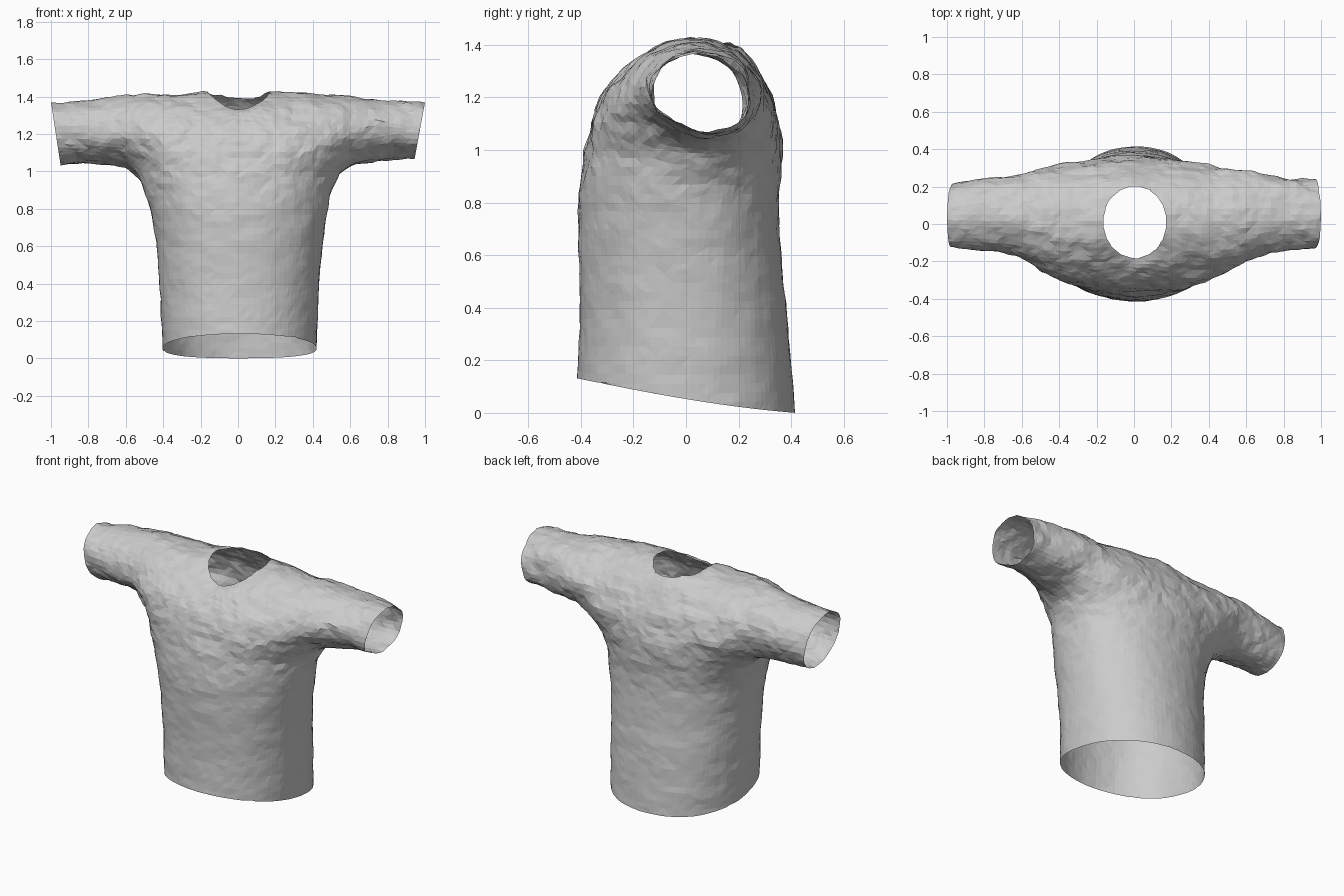
import bpy, bmesh, math
from mathutils import Vector, noise

if "Cube" in bpy.data.objects:
    bpy.data.objects.remove(bpy.data.objects["Cube"])

SIDES = 48

# trunk rings: z, left x, right x, front y, back y
TRUNK = [(-.10, -.395, .41, -.42, .418), (.10, -.402, .42, -.412, .405),
         (.40, -.417, .432, -.40, .378), (.60, -.43, .447, -.407, .358),
         (.80, -.467, .477, -.407, .348), (.92, -.508, .505, -.395, .36),
         (1.0, -.545, .535, -.38, .367), (1.1, -.50, .50, -.345, .35),
         (1.2, -.35, .35, -.27, .28), (1.3, -.2, .2, -.15, .2)]
# shoulder and sleeve rings: x, front y, back y, bottom z, top z
YOKE = [(0, -.365, .355, .70, 1.425), (.25, -.35, .342, .72, 1.42),
        (.4, -.305, .315, .83, 1.412), (.5, -.25, .292, .95, 1.407)]
RIGHT = [(.6, -.195, .28, 1.03, 1.395), (.8, -.14, .252, 1.065, 1.38),
         (1.1, -.13, .23, 1.075, 1.353)]
LEFT = [(.6, -.18, .268, 1.03, 1.402), (.8, -.138, .24, 1.045, 1.378),
        (1.1, -.127, .197, 1.03, 1.355)]


def loft(bm, rings):
    """Closed tube through lists of points."""
    loops = [[bm.verts.new(p) for p in ring] for ring in rings]
    for a, b in zip(loops, loops[1:]):
        for i in range(SIDES):
            j = (i + 1) % SIDES
            bm.faces.new((a[i], a[j], b[j], b[i]))
    bm.faces.new(loops[0])
    bm.faces.new(loops[-1])


def oval(a0, a1, b0, b1, power):
    """Superellipse; power 2 is a plain ellipse."""
    for i in range(SIDES):
        t = math.tau * i / SIDES
        c, s = math.cos(t), math.sin(t)
        yield ((a0 + a1) / 2 + (a1 - a0) / 2 * math.copysign(abs(c) ** (2 / power), c),
               (b0 + b1) / 2 + (b1 - b0) / 2 * math.copysign(abs(s) ** (2 / power), s))


def yoke_ring(x, y0, y1, z0, z1):
    """Crest leans to the back near the neck, sleeve underside leans to the back."""
    crest = .045 * max(0, 1 - abs(x) / .6)
    under = .04 if abs(x) > .45 else 0
    mid, half = (z0 + z1) / 2, (z1 - z0) / 2
    ring = []
    for y, z in oval(y0, y1, z0, z1, 1.8 if abs(x) < .45 else 1.9):
        t = (z - mid) / half
        ring.append((x, y + (crest if t > 0 else under) * t * t, z))
    return ring


# solid trunk and one tube running sleeve to sleeve
bm = bmesh.new()
loft(bm, [[(x, y, z) for x, y in oval(x0, x1, y0, y1, 2.15)]
          for z, x0, x1, y0, y1 in TRUNK])
across = [(-r[0],) + r[1:] for r in (YOKE + LEFT)[:0:-1]] + YOKE + RIGHT
loft(bm, [yoke_ring(*r) for r in across])
bmesh.ops.recalc_face_normals(bm, faces=bm.faces)
mesh = bpy.data.meshes.new("shirt")
bm.to_mesh(mesh)
bm.free()
shirt = bpy.data.objects.new("shirt", mesh)
bpy.context.collection.objects.link(shirt)

# fuse into one skin
mod = shirt.modifiers.new("fuse", 'REMESH')
mod.mode = 'VOXEL'
mod.voxel_size = .034
bm = bmesh.new()
bm.from_object(shirt, bpy.context.evaluated_depsgraph_get())
shirt.modifiers.clear()
for _ in range(3):
    bmesh.ops.smooth_vert(bm, verts=bm.verts, factor=.5,
                          use_axis_x=True, use_axis_y=True, use_axis_z=True)
bm.normal_update()

# cloth wrinkles: stronger on the shoulders and sleeves
moves = []
for v in bm.verts:
    c = v.co
    rough = .004 + .009 * min(1, max(0, (c.z - .7) / .4))
    n = noise.noise(Vector((c.x * 6, c.y * 6, c.z * 11)))
    n += .7 * noise.noise(Vector((c.x * 19, c.y * 19, c.z * 23 + 7)))
    moves.append(v.normal * (n * rough + .004))
for v, m in zip(bm.verts, moves):
    v.co += m


def cut(faces, point, normal, clear):
    geom = {g for f in faces for g in (f, *f.edges, *f.verts)}
    bmesh.ops.bisect_plane(bm, geom=list(geom), dist=.0005, plane_co=point,
                           plane_no=normal, clear_outer=clear)


# open hem and slanted cuffs
cut(bm.faces, (0, -.41, .13), (0, -.1585, -1), True)
cut(bm.faces, (1, 0, 1.37), (.98, 0, -.18), True)
cut(bm.faces, (-1, 0, 1.37), (-.985, 0, -.15), True)
for v in bm.verts:
    fade = max(0, 1 - v.co.z / .35)
    v.co.z -= .016 * fade * max(0, 1 - (v.co.y / .41) ** 2)

# open neck: cut a many-sided oval, one edge at a time
NECK = Vector((.005, .01))
STEPS = 20


def neck_polar(f):
    c = f.calc_center_median()
    x, y = (c.x - NECK.x) / .167, (c.y - NECK.y) / .19
    return math.hypot(x, y), math.atan2(y, x), c.z


for i in range(STEPS):
    a = math.tau * i / STEPS
    near = []
    for f in bm.faces:
        r, t, z = neck_polar(f)
        off = abs((t - a + math.pi) % math.tau - math.pi)
        if z > 1.2 and .5 < r < 1.5 and off < 1.3 * math.tau / STEPS:
            near.append(f)
    point = (NECK.x + .167 * math.cos(a), NECK.y + .19 * math.sin(a), 0)
    cut(near, point, (math.cos(a) / .167, math.sin(a) / .19, 0), False)
inside = []
for f in bm.faces:
    r, t, z = neck_polar(f)
    if z > 1.2 and all(r * math.cos(t - math.tau * i / STEPS) < 1 for i in range(STEPS)):
        inside.append(f)
bmesh.ops.delete(bm, geom=inside, context='FACES')

# neckline dips at the front and rises a little at the back
for v in bm.verts:
    x, y, z = v.co
    if z > 1.2:
        v.co.z -= .02 * math.exp(-(x / .1) ** 2 - ((y + .17) / .09) ** 2)
        v.co.z += .02 * math.exp(-(x / .22) ** 2 - ((y - .18) / .1) ** 2)

# faceted cloth standing on the ground
bmesh.ops.remove_doubles(bm, verts=bm.verts, dist=.006)
bmesh.ops.triangulate(bm, faces=bm.faces)
low = min(v.co.z for v in bm.verts)
for v in bm.verts:
    v.co.z -= low
for f in bm.faces:
    f.smooth = False
bm.to_mesh(mesh)
bm.free()

cloth = bpy.data.materials.new("light grey cloth")
cloth.diffuse_color = (.6, .6, .6, 1)
cloth.use_nodes = True
cloth.node_tree.nodes["Principled BSDF"].inputs["Base Color"].default_value = cloth.diffuse_color
mesh.materials.clear()
mesh.materials.append(cloth)
